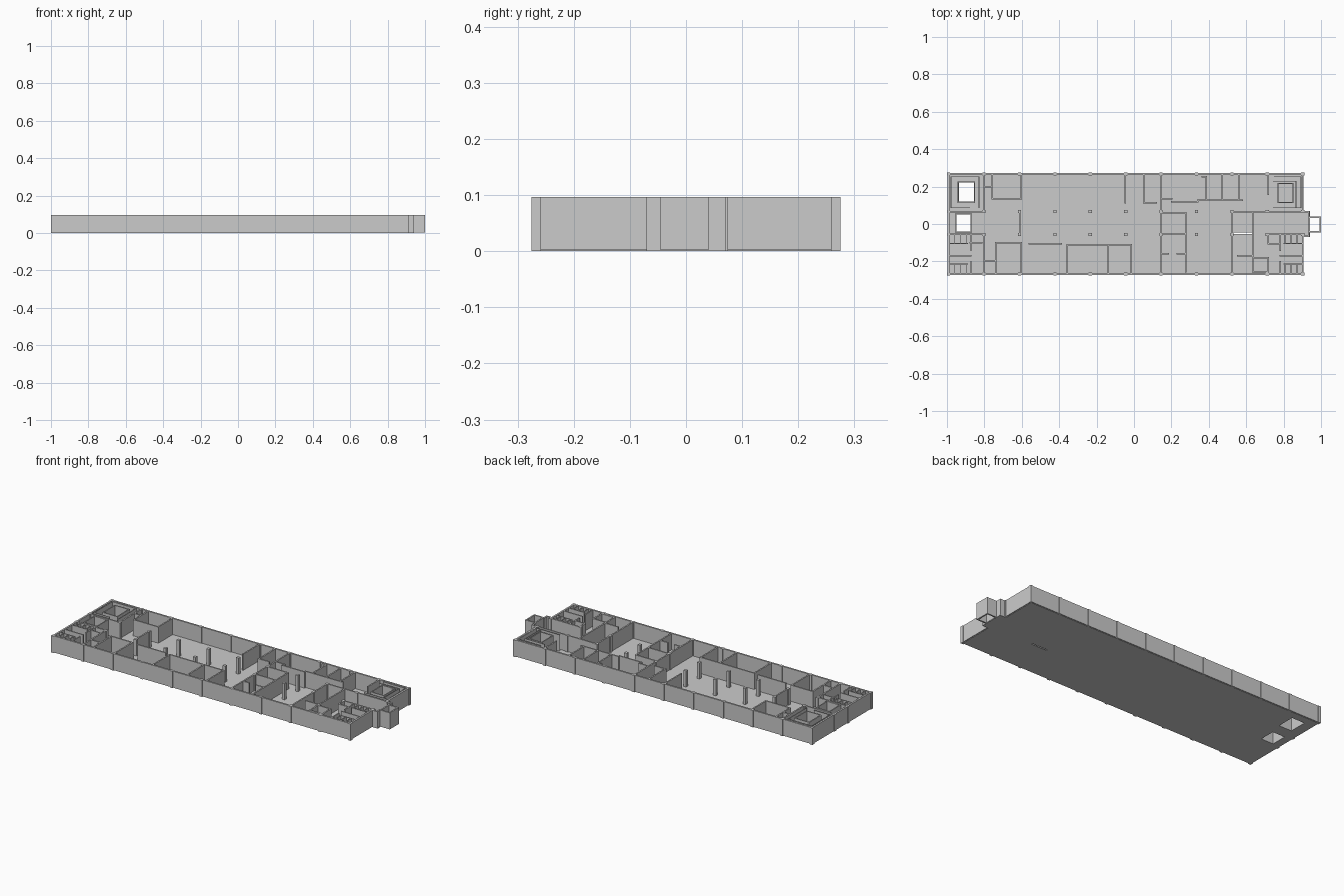
import bpy, bmesh

H = 0.097                     # wall height
SLAB = 0.004                  # floor thickness
XS = [-0.991 + 0.1893 * i for i in range(11)]   # column grid
YS = [-0.267, -0.056, 0.066, 0.267]
L, R, F, B = XS[0], XS[-1], YS[0], YS[-1]


def boxes(name, items, z0=0.0, z1=H):
    """One object made of boxes given as (x0, x1, y0, y1)."""
    bm = bmesh.new()
    for x0, x1, y0, y1 in items:
        geo = bmesh.ops.create_cube(bm, size=1)
        for v in geo["verts"]:
            v.co.x = x0 if v.co.x < 0 else x1
            v.co.y = y0 if v.co.y < 0 else y1
            v.co.z = z0 if v.co.z < 0 else z1
    me = bpy.data.meshes.new(name)
    bm.to_mesh(me)
    bm.free()
    ob = bpy.data.objects.new(name, me)
    bpy.context.collection.objects.link(ob)
    return ob


def walls(name, along_x=(), along_y=(), t=0.008, z1=H):
    """along_x: (y, x0, x1); along_y: (x, y0, y1)."""
    h = t / 2
    items = [(a - h, b + h, y - h, y + h) for y, a, b in along_x]
    items += [(x - h, x + h, a - h, b + h) for x, a, b in along_y]
    return boxes(name, items, SLAB / 2, z1)


def ring(name, x0, x1, y0, y1, t=0.006, z1=H):
    return walls(name, [(y0, x0, x1), (y1, x0, x1)],
                 [(x0, y0, y1), (x1, y0, y1)], t, z1)


# Floor slab with stair, lift and duct openings
floor = boxes("floor", [(L, R, F, B)], 0, SLAB)
openings = {"stair_opening": (-0.936, -0.855, 0.12, 0.222),
            "lift_opening": (-0.95, -0.872, -0.04, 0.05),
            "duct_opening": (0.53, 0.63, -0.053, -0.046)}
for name, rect in openings.items():
    cutter = boxes(name, [rect], -0.05, 0.05)
    cutter.hide_render = True
    cutter.hide_viewport = False
    cutter.display_type = 'WIRE'
    mod = floor.modifiers.new(name, 'BOOLEAN')
    mod.operation = 'DIFFERENCE'
    mod.object = cutter

# Outer walls, open to the lift lobby on the right
walls("outer_wall", [(F, L, R), (B, L, R)],
      [(L, F, B), (R, F, -0.062), (R, 0.066, B)], 0.010)

# Columns on the structural grid
c = 0.0085
boxes("columns", [(x - c, x + c, y - c, y + c) for x in XS for y in YS])

# External lift shaft and its lobby
boxes("lobby_floor", [(R, 0.94, -0.07, 0.07)], 0, SLAB)
walls("lobby_wall", [(-0.066, R, 0.934), (0.066, R, 0.934)],
      [(0.934, -0.066, -0.04), (0.934, 0.036, 0.066)])
ring("lift_shaft", 0.938, 0.996, -0.041, 0.036, 0.008)

# Left end: stair, lift and service rooms
walls("left_core_wall",
      [(0.066, L, -0.802), (-0.056, L, -0.802), (-0.197, -0.802, -0.738),
       (-0.1, -0.738, -0.604), (0.135, -0.759, -0.604), (0.2, -0.802, -0.759)],
      [(-0.802, 0.066, B), (-0.802, F, -0.056), (-0.738, F, -0.1),
       (-0.604, F, -0.1), (-0.759, 0.135, B), (-0.604, 0.135, B),
       (-0.612, -0.056, 0.066)])
ring("left_stair_well", -0.942, -0.852, 0.116, 0.224)
ring("left_lift_well", -0.953, -0.87, -0.043, 0.053)
walls("left_stair_lining", [(0.253, -0.979, -0.829), (0.087, -0.979, -0.88)],
      [(-0.979, 0.087, 0.253), (-0.829, 0.087, 0.253)], 0.004)

# Right end: stair and service rooms
walls("right_core_wall",
      [(0.066, 0.524, R), (-0.056, 0.717, R), (-0.17, 0.555, 0.636),
       (-0.18, 0.636, 0.717), (-0.255, 0.636, 0.717), (-0.105, 0.717, 0.781)],
      [(0.524, F, 0.066), (0.636, -0.255, 0.066), (0.717, 0.16, B),
       (0.717, F, -0.18), (0.717, -0.105, -0.056)])
ring("right_stair_well", 0.77, 0.85, 0.114, 0.216)
walls("right_stair_lining",
      [(0.253, 0.75, 0.893), (0.228, 0.745, 0.866), (0.087, 0.745, 0.893)],
      [(0.866, 0.087, 0.228), (0.893, 0.087, 0.253)], 0.004)

# Toilets: the two ends share one layout, mirrored by direction s
for side, x0, s in (("left", L, 1), ("right", R, -1)):
    def span(y, a, b):
        return (y, min(x0 + s * a, x0 + s * b), max(x0 + s * a, x0 + s * b))
    stalls = [(x0 + s * d, a, b) for d in (0.03, 0.062, 0.094)
              for a, b in ((-0.104, -0.062), (F, -0.214))]
    walls(side + "_toilet_stalls",
          [span(-0.104, 0, 0.1), span(-0.214, 0, 0.1)], stalls, 0.005)
    walls(side + "_toilet_wall", [span(-0.17, 0, 0.12)],
          [(x0 + s * 0.12, -0.14, -0.056), (x0 + s * 0.12, F, -0.2)], 0.007)
walls("left_toilet_screen", [(-0.1, -0.877, -0.813)], t=0.006)

# Hall: front rooms and free screen
walls("front_room_wall", [(-0.105, -0.561, -0.39), (-0.11, -0.358, -0.016)],
      [(-0.358, F, -0.11), (-0.016, F, -0.11), (-0.139, F, -0.11)])

# Back rooms right of the hall
walls("back_room_wall",
      [(0.114, 0.053, 0.118), (0.135, 0.144, 0.203), (0.118, 0.203, 0.342),
       (0.128, 0.342, 0.578), (0.253, 0.364, 0.385)],
      [(-0.048, 0.114, B), (0.053, 0.114, B), (0.144, 0.135, B),
       (0.385, 0.128, 0.253), (0.471, 0.128, B), (0.561, 0.128, B)])

# Middle rooms right of the hall
walls("middle_room_wall",
      [(0.06, 0.144, 0.278), (-0.052, 0.144, 0.278),
       (-0.16, 0.144, 0.182), (-0.16, 0.23, 0.278)],
      [(0.144, F, 0.135), (0.278, -0.255, 0.06)])
